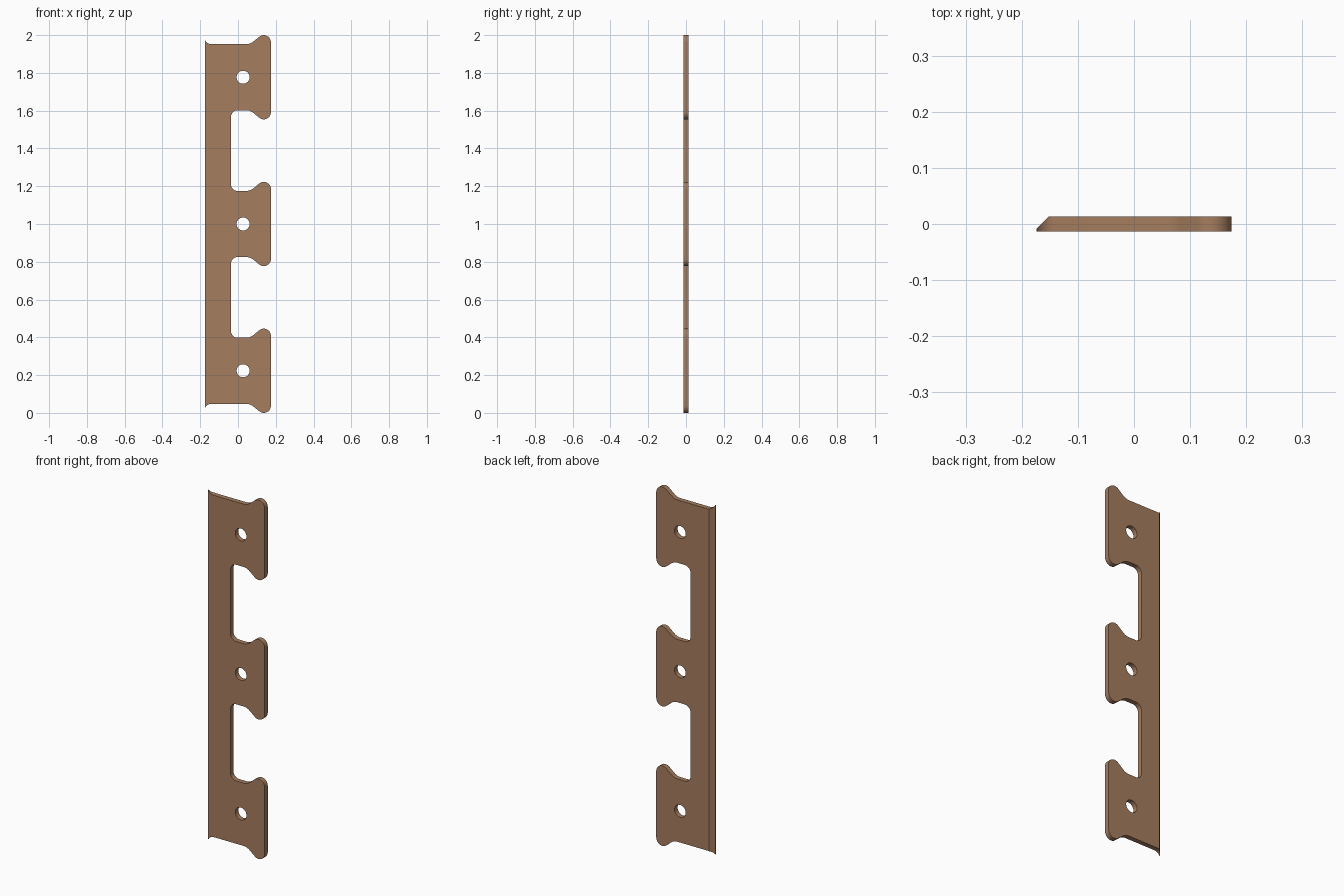
import bpy, bmesh
from math import cos, sin, radians, tau
from mathutils import Vector

if "Cube" in bpy.data.objects:
    bpy.data.objects.remove(bpy.data.objects["Cube"])

HALF_T = 0.0135               # half plate thickness
TABS = (0.223, 1.0, 1.777)    # tab centre heights
LEFT, RIGHT = -0.174, 0.174


def arc(cx, cz, r, a0, a1, n):
    """Points on an arc, angles in degrees."""
    angles = [radians(a0 + (a1 - a0) * i / n) for i in range(n + 1)]
    return [(cx + r * cos(a), cz + r * sin(a)) for a in angles]


def half_tab(wall, end):
    """Upper edge of a tab, from its hooked tip to the wall of the notch."""
    pts = arc(RIGHT - 0.0375, 0.1855, 0.0375, 0, 130, 14)
    pts += arc(0.043, 0.235, 0.06, 310, 270, 8)
    pts += arc(wall + 0.035, 0.21, 0.035, 270, end, 10)
    return pts


# Outline: each tab is a half edge and its mirror image
inner = half_tab(-0.037, 180)
outer = half_tab(-0.177, 204)
outer[-1] = (LEFT, outer[-1][1])
outline = []
for i, zc in enumerate(TABS):
    low = outer if i == 0 else inner
    top = outer if i == 2 else inner
    outline += [(x, zc - z) for x, z in reversed(low)]
    outline += [(x, zc + z) for x, z in top]

# Filled, extruded curve with three screw holes
curve = bpy.data.curves.new("plate_profile", "CURVE")
curve.dimensions = "2D"
curve.fill_mode = "BOTH"
curve.extrude = HALF_T
holes = [arc(0.027, zc, 0.0345, 0, 360 - 360 / 32, 31) for zc in TABS]
for loop in [outline] + holes:
    spline = curve.splines.new("POLY")
    spline.points.add(len(loop) - 1)
    for p, (x, z) in zip(spline.points, loop):
        p.co = (x, z, 0, 1)
    spline.use_cyclic_u = True
profile = bpy.data.objects.new("plate_profile", curve)
bpy.context.collection.objects.link(profile)
deps = bpy.context.evaluated_depsgraph_get()
mesh = bpy.data.meshes.new_from_object(profile.evaluated_get(deps))
bpy.data.objects.remove(profile)

# Stand upright and bevel the long rear left edge at 45 degrees
bm = bmesh.new()
bm.from_mesh(mesh)
for v in bm.verts:
    v.co = Vector((v.co.x, -v.co.z, v.co.y))
bmesh.ops.remove_doubles(bm, verts=bm.verts, dist=1e-5)
cut = bmesh.ops.bisect_plane(
    bm, geom=bm.verts[:] + bm.edges[:] + bm.faces[:], dist=1e-6,
    plane_co=(LEFT, -0.009, 0), plane_no=(-1, 1, 0), clear_outer=True)
rim = [e for e in cut["geom_cut"] if isinstance(e, bmesh.types.BMEdge)]
bmesh.ops.triangle_fill(bm, edges=rim, use_beauty=True)
bmesh.ops.recalc_face_normals(bm, faces=bm.faces)
bm.to_mesh(mesh)
bm.free()

# Plate object
mesh.name = "notched_plate"
plate = bpy.data.objects.new("notched_plate", mesh)
bpy.context.collection.objects.link(plate)
mat = bpy.data.materials.new("brown")
mat.diffuse_color = (0.376, 0.205, 0.114, 1)
mat.use_nodes = True
mat.node_tree.nodes["Principled BSDF"].inputs["Base Color"].default_value = mat.diffuse_color
mesh.materials.clear()
mesh.materials.append(mat)
bpy.context.view_layer.objects.active = plate
plate.select_set(True)
bpy.ops.object.shade_smooth_by_angle(angle=radians(30))
